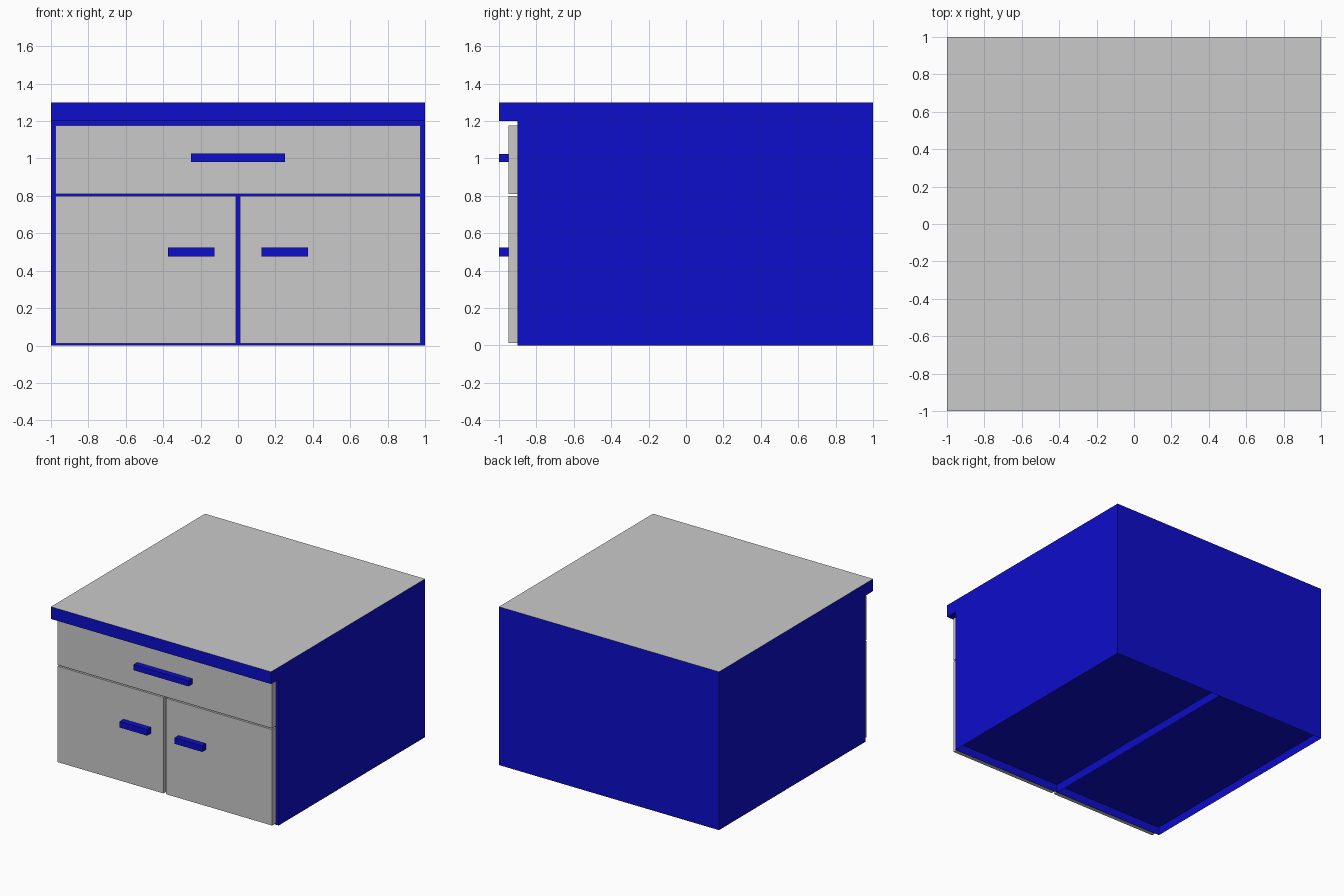
import bpy, bmesh
from mathutils import Matrix, Vector

cube = bpy.data.objects.get("Cube")
if cube:
    bpy.data.objects.remove(cube, do_unlink=True)


def material(name, rgb):
    mat = bpy.data.materials.new(name)
    mat.use_nodes = True
    mat.diffuse_color = (*rgb, 1)
    mat.node_tree.nodes["Principled BSDF"].inputs["Base Color"].default_value = (*rgb, 1)
    return mat


blue = material("blue", (0.004, 0.004, 0.6))
grey = material("light grey", (0.59, 0.59, 0.59))


def box(name, x, y, z, mats, edit=None):
    """Box from three (low, high) ranges, with an optional bmesh edit."""
    bm = bmesh.new()
    centre = Vector([(a + b) / 2 for a, b in (x, y, z)])
    size = [b - a for a, b in (x, y, z)]
    bmesh.ops.create_cube(bm, size=1, matrix=Matrix.Translation(centre) @ Matrix.Diagonal((*size, 1)))
    if edit:
        edit(bm)
    mesh = bpy.data.meshes.new(name)
    bm.to_mesh(mesh)
    bm.free()
    for mat in mats:
        mesh.materials.append(mat)
    obj = bpy.data.objects.new(name, mesh)
    bpy.context.collection.objects.link(obj)
    return obj


def recess_underside(bm):
    """Two shallow recesses below, leaving thin walls and a middle divider."""
    bmesh.ops.bisect_plane(bm, geom=bm.verts[:] + bm.edges[:] + bm.faces[:],
                           plane_co=(0, 0, 0), plane_no=(1, 0, 0))
    bm.normal_update()
    under = [f for f in bm.faces if f.normal.z < -0.9]
    bmesh.ops.inset_individual(bm, faces=under, thickness=0.012)
    for f in under:
        bmesh.ops.translate(bm, verts=f.verts[:], vec=(0, 0, 0.06))


def grey_top(bm):
    bm.normal_update()
    for f in bm.faces:
        f.material_index = int(f.normal.z > 0.9)


# Carcass and overhanging worktop
box("cabinet_body", (-1, 1), (-0.9, 1), (0, 1.2), [blue], recess_underside)
box("worktop", (-1, 1), (-1, 1), (1.2, 1.3), [blue, grey], grey_top)

# Drawer across the top
front, grip = (-0.95, -0.9), (-1, -0.95)
box("drawer_front", (-0.975, 0.975), front, (0.81, 1.175), [grey])
box("drawer_handle", (-0.25, 0.25), grip, (0.98, 1.025), [blue])

# Pair of doors with handles
for side, s in (("left", 1), ("right", -1)):
    box(side + "_door", sorted((s * 0.012, s * 0.975)), front, (0.012, 0.8), [grey])
    box(side + "_door_handle", sorted((s * 0.125, s * 0.375)), grip, (0.475, 0.525), [blue])
